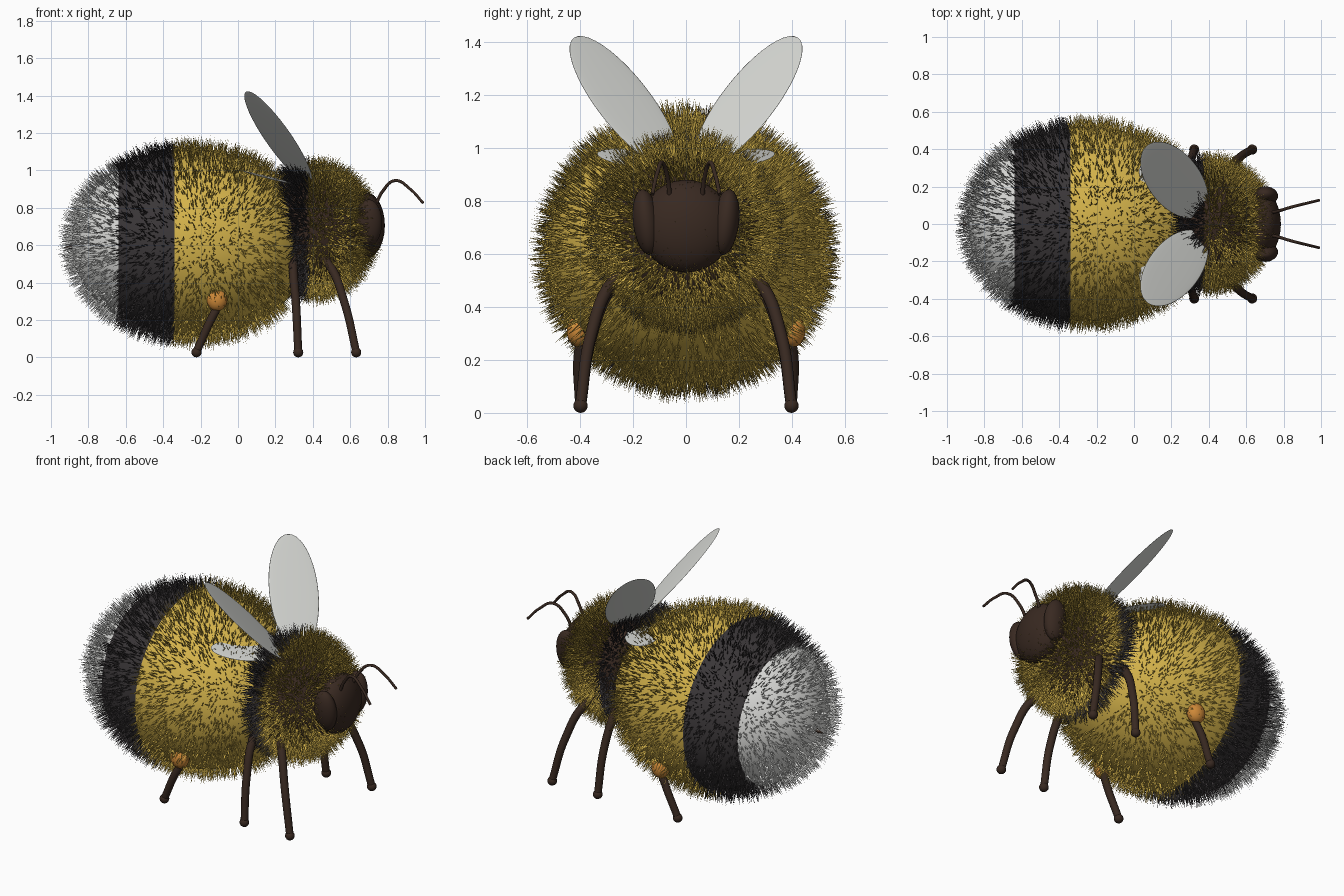
import bpy, bmesh, math, random
from mathutils import Vector, Matrix

if "Cube" in bpy.data.objects:
    bpy.data.objects.remove(bpy.data.objects["Cube"])

random.seed(7)


def material(name, rgb):
    m = bpy.data.materials.new(name)
    m.diffuse_color = (*rgb, 1)
    m.use_nodes = True
    m.node_tree.nodes["Principled BSDF"].inputs["Base Color"].default_value = m.diffuse_color
    return m


YELLOW = material("yellow", (0.66, 0.45, 0.07))
BLACK = material("black", (0.042, 0.037, 0.039))
WHITE = material("white", (0.74, 0.74, 0.72))
BROWN = material("dark brown", (0.040, 0.022, 0.015))
WING = material("wing grey", (0.68, 0.69, 0.66))
POLLEN = material("pollen orange", (0.62, 0.25, 0.04))


def add_object(name, bm, mats, smooth=True):
    me = bpy.data.meshes.new(name)
    bm.to_mesh(me)
    bm.free()
    for p in me.polygons:
        p.use_smooth = smooth
    for m in mats:
        me.materials.append(m)
    ob = bpy.data.objects.new(name, me)
    bpy.context.collection.objects.link(ob)
    return ob


def ellipsoid(name, centre, radii, mats, cuts=(), rot=Matrix(), rule=None, seg=48):
    """Sphere with poles along x, cut cleanly at the given x planes."""
    bm = bmesh.new()
    bmesh.ops.create_uvsphere(bm, u_segments=seg, v_segments=seg // 2, radius=1)
    mat = (Matrix.Translation(centre) @ rot @ Matrix.Diagonal((*radii, 1))
           @ Matrix.Rotation(math.pi / 2, 4, 'Y'))
    bm.transform(mat)
    for x in cuts:
        bmesh.ops.bisect_plane(bm, geom=bm.verts[:] + bm.edges[:] + bm.faces[:],
                               plane_co=(x, 0, 0), plane_no=(1, 0, 0), dist=1e-5)
    if rule:
        for f in bm.faces:
            f.material_index = rule(f.calc_center_median().x)
    return add_object(name, bm, mats)


def fur(name, centre, radii, count, length, width, mats, rule, keep):
    """Thin three-sided cones standing on an ellipsoid, swept slightly back."""
    verts, faces, idx = [], [], []
    c, r = Vector(centre), Vector(radii)
    rmax = r.x * r.y * r.z / min(r)
    while len(idx) < count * 3:
        d = Vector([random.gauss(0, 1) for _ in range(3)]).normalized()
        n = Vector((d.x / r.x, d.y / r.y, d.z / r.z))
        if random.random() > n.length * r.x * r.y * r.z / rmax:
            continue        # even spread over the surface
        n.normalize()
        p = c + d * r
        if not keep(p):
            continue
        jitter = Vector([random.uniform(-0.3, 0.3) for _ in range(3)])
        out = (n + jitter + Vector((-0.12, 0, 0))).normalized()
        side = out.orthogonal().normalized()
        other = out.cross(side)
        b = len(verts)
        for k in range(3):
            a = k * math.tau / 3
            verts.append(p - n * 0.004 + (side * math.cos(a) + other * math.sin(a)) * width)
        verts.append(p + out * length * random.uniform(0.6, 1.2))
        faces += [(b, b + 1, b + 3), (b + 1, b + 2, b + 3), (b + 2, b, b + 3)]
        idx += [rule(p.x)] * 3
    me = bpy.data.meshes.new(name)
    me.from_pydata(verts, [], faces)
    for m in mats:
        me.materials.append(m)
    me.polygons.foreach_set("material_index", idx)
    ob = bpy.data.objects.new(name, me)
    bpy.context.collection.objects.link(ob)


def tube(name, pts, radius, taper=1.0):
    cu = bpy.data.curves.new(name, 'CURVE')
    cu.dimensions = '3D'
    cu.bevel_depth = radius
    cu.bevel_resolution = 4
    cu.use_fill_caps = True
    cu.resolution_u = 10
    s = cu.splines.new('BEZIER')
    s.bezier_points.add(len(pts) - 1)
    for i, (bp, p) in enumerate(zip(s.bezier_points, pts)):
        bp.co = p
        bp.handle_left_type = bp.handle_right_type = 'AUTO'
        bp.radius = 1 + (taper - 1) * i / (len(pts) - 1)
    cu.materials.append(BROWN)
    ob = bpy.data.objects.new(name, cu)
    bpy.context.collection.objects.link(ob)
    bpy.ops.object.select_all(action='DESELECT')
    ob.select_set(True)
    bpy.context.view_layer.objects.active = ob
    bpy.ops.object.convert(target='MESH')


def wing(name, centre, u, v):
    """Thin elliptical plate spanned by half-axes u and v."""
    c, u, v = Vector(centre), Vector(u), Vector(v)
    n = u.cross(v).normalized() * 0.004
    ellipsoid(name, c, (1, 1, 1), [WING],
              rot=Matrix((u, v, n)).transposed().to_4x4(), seg=40)


# Abdomen: three bands
A_C, A_R = (-0.25, 0, 0.61), (0.64, 0.52, 0.5)
def band(x):
    return 0 if x > -0.34 else 1 if x > -0.64 else 2
ellipsoid("abdomen", A_C, A_R, [YELLOW, BLACK, WHITE], (-0.34, -0.64), rule=band, seg=64)
fur("abdomen_fur", A_C, A_R, 8000, 0.075, 0.0035, [YELLOW, BLACK, WHITE], band,
    lambda p: p.x < 0.24)

# Thorax: brown body under black and yellow fur
T_C, T_R = (0.41, 0, 0.68), (0.27, 0.3, 0.31)
ellipsoid("thorax", T_C, T_R, [BROWN])
fur("thorax_fur", T_C, T_R, 9000, 0.095, 0.004, [YELLOW, BLACK],
    lambda x: 0 if x > 0.38 else 1, lambda p: p.x > 0.2)

# Head and stinger
ellipsoid("head", (0.685, 0, 0.705), (0.1, 0.175, 0.175), [BROWN])
tube("stinger", [(-0.87, 0, 0.595), (-0.9, 0, 0.59), (-0.935, 0, 0.585)], 0.018, 0.1)

# Mirrored parts
for side, s in (("left", 1), ("right", -1)):
    def m(p):
        return (p[0], p[1] * s, p[2])
    ellipsoid(side + "_eye", m((0.7, 0.15, 0.72)), (0.07, 0.05, 0.125), [BROWN],
              rot=Matrix.Rotation(-0.12 * s, 4, 'X'), seg=32)
    tube(side + "_antenna", [m(p) for p in ((0.73, 0.06, 0.8), (0.775, 0.07, 0.89),
         (0.84, 0.09, 0.945), (0.92, 0.11, 0.9), (0.99, 0.127, 0.825))], 0.009, 0.8)
    legs = {
        "front": ((0.40, 0.18, 0.56), (0.49, 0.28, 0.49), (0.57, 0.36, 0.29), (0.632, 0.398, 0.03)),
        "middle": ((0.30, 0.18, 0.58), (0.295, 0.28, 0.48), (0.31, 0.36, 0.28), (0.322, 0.398, 0.03)),
        "hind": ((0.1, 0.22, 0.5), (-0.05, 0.36, 0.36), (-0.13, 0.40, 0.23), (-0.222, 0.398, 0.03)),
    }
    for leg, pts in legs.items():
        tube(f"{side}_{leg}_leg", [m(p) for p in pts], 0.025, 0.85)
        ellipsoid(f"{side}_{leg}_foot", m((pts[-1][0], pts[-1][1], 0.027)),
                  (0.027, 0.027, 0.027), [BROWN], seg=20)
    ellipsoid(side + "_pollen_basket", m((-0.112, 0.405, 0.308)), (0.055, 0.045, 0.06),
              [POLLEN], seg=28)
    wing(side + "_forewing", m((0.215, 0.235, 1.175)),
         m((-0.156, 0.174, 0.247)), m((0.093, 0.108, -0.02)))
    wing(side + "_hindwing", m((0.17, 0.19, 0.96)),
         m((-0.13, 0.13, 0.03)), m((0.06, 0.065, -0.02)))
